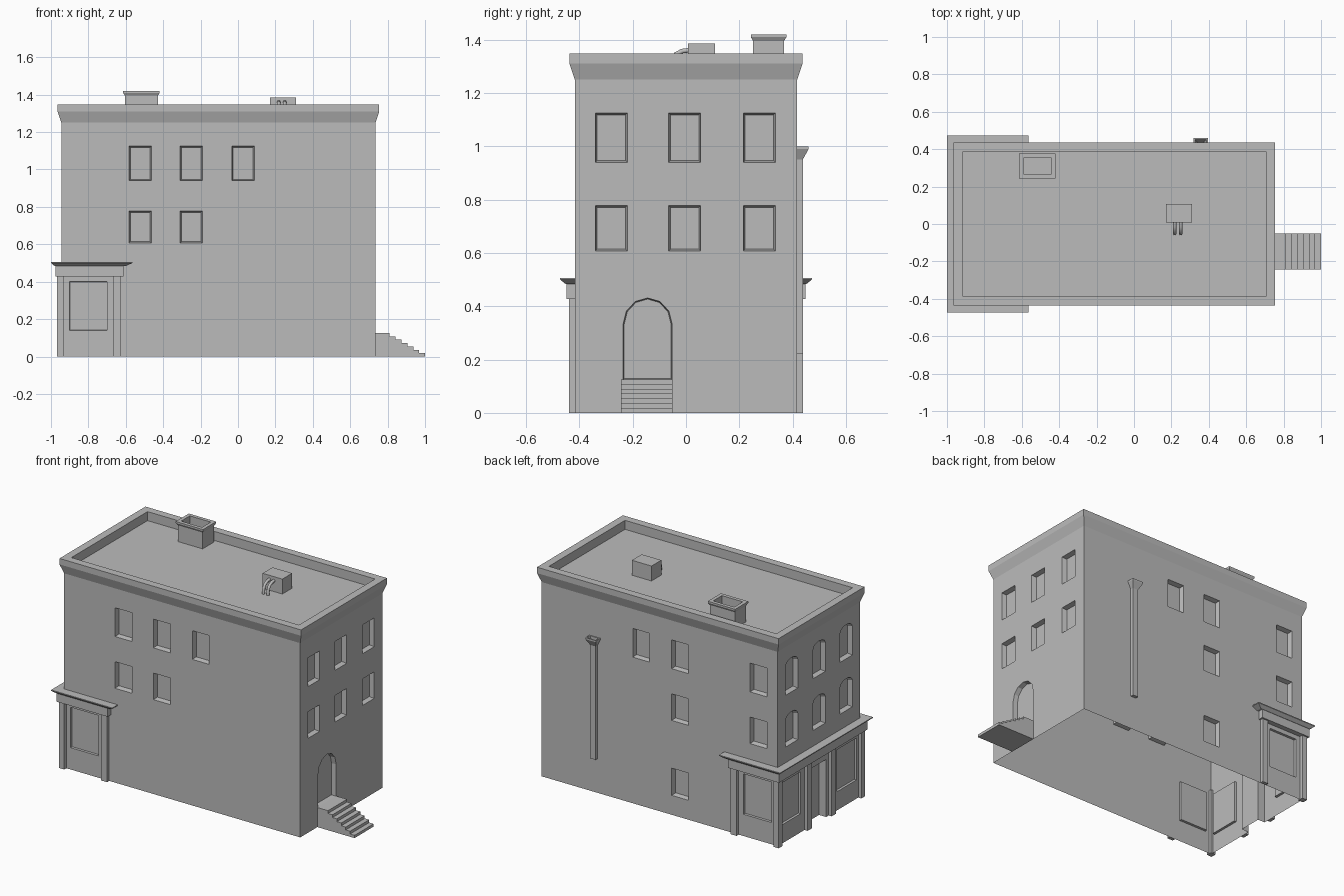
import bpy, bmesh, math
from mathutils import Vector

if "Cube" in bpy.data.objects:
    bpy.data.objects.remove(bpy.data.objects["Cube"], do_unlink=True)

# Wall planes of the main block and its heights
LEFT, RIGHT, SIDE = -0.945, 0.735, 0.417
ROOF, TOP = 1.29, 1.348

stone = bpy.data.materials.new("grey_stone")
stone.use_nodes = True
GREY = (0.5, 0.5, 0.5, 1)
stone.diffuse_color = GREY
stone.node_tree.nodes["Principled BSDF"].inputs["Base Color"].default_value = GREY


def loft(bm, rings, cap_start=True, cap_end=True):
    """Skin a stack of equal-length point rings."""
    loops = [[bm.verts.new(p) for p in ring] for ring in rings]
    n = len(loops[0])
    for a, b in zip(loops, loops[1:]):
        for i in range(n):
            j = (i + 1) % n
            bm.faces.new((a[i], a[j], b[j], b[i]))
    if cap_start:
        bm.faces.new(loops[0][::-1])
    if cap_end:
        bm.faces.new(loops[-1])


def finish(bm, name):
    bmesh.ops.recalc_face_normals(bm, faces=bm.faces)
    mesh = bpy.data.meshes.new(name)
    bm.to_mesh(mesh)
    bm.free()
    mesh.materials.append(stone)
    ob = bpy.data.objects.new(name, mesh)
    bpy.context.collection.objects.link(ob)
    return ob


def rect(x0, x1, y0, y1, z, grow=0):
    x0, x1, y0, y1 = x0 - grow, x1 + grow, y0 - grow, y1 + grow
    return [(x0, y0, z), (x1, y0, z), (x1, y1, z), (x0, y1, z)]


def box(name, x0, x1, y0, y1, z0, z1):
    bm = bmesh.new()
    loft(bm, [rect(x0, x1, y0, y1, z) for z in (z0, z1)])
    return finish(bm, name)


# Recess cutters: u runs along the wall, d is the depth into it
def place(wall, u, z, d):
    return {"front": (u, -SIDE + d, z), "back": (u, SIDE - d, z),
            "left": (LEFT + d, u, z), "right": (RIGHT - d, u, z)}[wall]


def opening(u, width, z0, z1):
    return [(u - width / 2, z0), (u + width / 2, z0),
            (u + width / 2, z1), (u - width / 2, z1)]


def arched(u, width, z0, spring, rise, steps=6):
    pts = [(u - width / 2, z0), (u + width / 2, z0)]
    for i in range(steps + 1):
        a = math.pi * i / steps
        pts.append((u + width / 2 * math.cos(a), spring + rise * math.sin(a)))
    return pts


def recess(bm, wall, outline, depth=0.03, taper=0.007):
    us, zs = zip(*outline)
    cu, cz = (min(us) + max(us)) / 2, (min(zs) + max(zs)) / 2
    hu, hz = (max(us) - min(us)) / 2, (max(zs) - min(zs)) / 2
    rings = []
    for d in (-0.01, depth):
        t = taper * d / depth
        rings.append([place(wall, cu + (u - cu) * (1 - t / hu),
                            cz + (z - cz) * (1 - t / hz), d) for u, z in outline])
    loft(bm, rings)


UPPER, LOWER, BASEMENT = (0.94, 1.125), (0.607, 0.778), (0.125, 0.3)
cut = bmesh.new()
# Front and back windows
plan = [("front", UPPER, (-0.523, -0.25, 0.027)), ("front", LOWER, (-0.523, -0.25)),
        ("back", UPPER, (-0.808, -0.25, 0.027)), ("back", LOWER, (-0.808, -0.25)),
        ("back", BASEMENT, (-0.25,)),
        ("right", UPPER, (-0.28, -0.005, 0.275)), ("right", LOWER, (-0.28, -0.005, 0.275))]
for wall, (z0, z1), centres in plan:
    for u in centres:
        recess(cut, wall, opening(u, 0.12, z0, z1))
# Arched windows of the left wall
for z0, z1 in (UPPER, LOWER):
    for u in (-0.28, -0.005, 0.275):
        recess(cut, "left", arched(u, 0.125, z0, z1, 0.035))
# Arched side door
recess(cut, "right", arched(-0.144, 0.184, 0.125, 0.333, 0.098), taper=0.004)
# Shop panels and shop door
for wall in ("front", "back"):
    recess(cut, wall, opening(-0.8, 0.2, 0.14, 0.4), 0.015, 0.001)
for s in (-1, 1):
    recess(cut, "left", opening(s * 0.285, 0.2, 0.12, 0.39), 0.015, 0.001)
recess(cut, "left", opening(0, 0.15, -0.02, 0.37), 0.05, 0.001)
cutter = finish(cut, "recess_cutter")
cutter.hide_render = True

# Main block with flared cornice, parapet and sunken roof
bm = bmesh.new()
block = (LEFT, RIGHT, -SIDE, SIDE)
loft(bm, [rect(*block, z, g) for z, g in
          ((0, 0), (1.25, 0), (1.31, 0.02), (TOP, 0.02), (TOP, -0.03), (ROOF, -0.03))])
building = finish(bm, "building_shell")
mod = building.modifiers.new("recesses", "BOOLEAN")
mod.operation, mod.solver, mod.object = "DIFFERENCE", "EXACT", cutter
bpy.context.view_layer.update()
carved = bpy.data.meshes.new_from_object(
    building.evaluated_get(bpy.context.evaluated_depsgraph_get()))
building.modifiers.clear()
# Leave the underside open
bm = bmesh.new()
bm.from_mesh(carved)
under = [f for f in bm.faces if all(abs(v.co.z) < 1e-4 for v in f.verts)]
bmesh.ops.delete(bm, geom=under, context="FACES")
bm.to_mesh(carved)
bm.free()
building.data = carved
bpy.data.objects.remove(cutter, do_unlink=True)


# Shop fascia and cornice wrap three sides of the block
def wrap(z, out, end):
    x, y = LEFT - out, SIDE + out
    return [(end, -y, z), (x, -y, z), (x, y, z), (end, y, z),
            (end, SIDE, z), (LEFT, SIDE, z), (LEFT, -SIDE, z), (end, -SIDE, z)]


for name, levels in (
        ("shop_fascia", ((0.428, 0.032, -0.613), (0.483, 0.032, -0.613))),
        ("shop_cornice", ((0.483, 0.034, -0.6), (0.5, 0.055, -0.565), (0.506, 0.055, -0.565)))):
    bm = bmesh.new()
    loft(bm, [wrap(*level) for level in levels])
    finish(bm, name)

# Shop pilasters
OUT = 0.022
for s, tag in ((-1, "front"), (1, "back")):
    y0, y1 = sorted((s * (SIDE + OUT), s * (SIDE - 0.015)))
    box(tag + "_corner_pilaster", LEFT - OUT, LEFT + 0.015, y0, y1, 0, 0.43)
    y0, y1 = sorted((s * (SIDE + OUT), s * SIDE))
    box(tag + "_end_pilaster", -0.667, -0.625, y0, y1, 0, 0.43)
    box(tag + "_door_pilaster", LEFT - OUT, LEFT, s * 0.122 - 0.022, s * 0.122 + 0.022, 0, 0.43)

# Side stairs, stepped profile pushed across the door width
STEPS, RISE, RUN = 7, 0.018, 0.0315
profile = [(RIGHT, 0), (1.0, 0)]
for i in range(STEPS):
    x = 1.0 - i * RUN
    profile.append((x, (i + 1) * RISE))
    profile.append((RIGHT if i == STEPS - 1 else x - RUN, (i + 1) * RISE))
bm = bmesh.new()
loft(bm, [[(x, y, z) for x, z in profile] for y in (-0.243, -0.05)])
finish(bm, "side_stairs")

# Chimney, hollow with a flared cap
flue = (-0.605, -0.428, 0.252, 0.368)
bm = bmesh.new()
loft(bm, [rect(*flue, z, g) for z, g in
          ((ROOF, 0), (1.395, 0), (1.41, 0.009), (1.42, 0.009), (1.42, -0.014), (1.33, -0.014))],
     cap_start=False)
finish(bm, "chimney")

# Roof unit with two bent pipes
box("roof_unit", 0.17, 0.31, 0.008, 0.108, ROOF, 1.386)
for x in (0.218, 0.25):
    curve = bpy.data.curves.new("roof_pipe", "CURVE")
    curve.dimensions = "3D"
    curve.bevel_depth, curve.bevel_resolution = 0.01, 1
    path = [(0.01, 1.36), (-0.015, 1.357), (-0.038, 1.345), (-0.049, 1.325), (-0.051, ROOF)]
    spline = curve.splines.new("POLY")
    spline.points.add(len(path) - 1)
    for p, (y, z) in zip(spline.points, path):
        p.co = (x, y, z, 1)
    curve.materials.append(stone)
    bpy.context.collection.objects.link(bpy.data.objects.new("roof_pipe", curve))

# Drainpipe with a flared open hopper
box("drainpipe", 0.337, 0.375, SIDE, 0.438, 0.22, 0.95)
bm = bmesh.new()
loft(bm, [rect(0.337, 0.375, SIDE, 0.438, 0.95), rect(0.317, 0.395, SIDE, 0.46, 0.99),
          rect(0.317, 0.395, SIDE, 0.46, 1.0), rect(0.325, 0.387, SIDE + 0.006, 0.453, 1.0),
          rect(0.34, 0.372, SIDE + 0.006, 0.436, 0.96)])
finish(bm, "drain_hopper")
